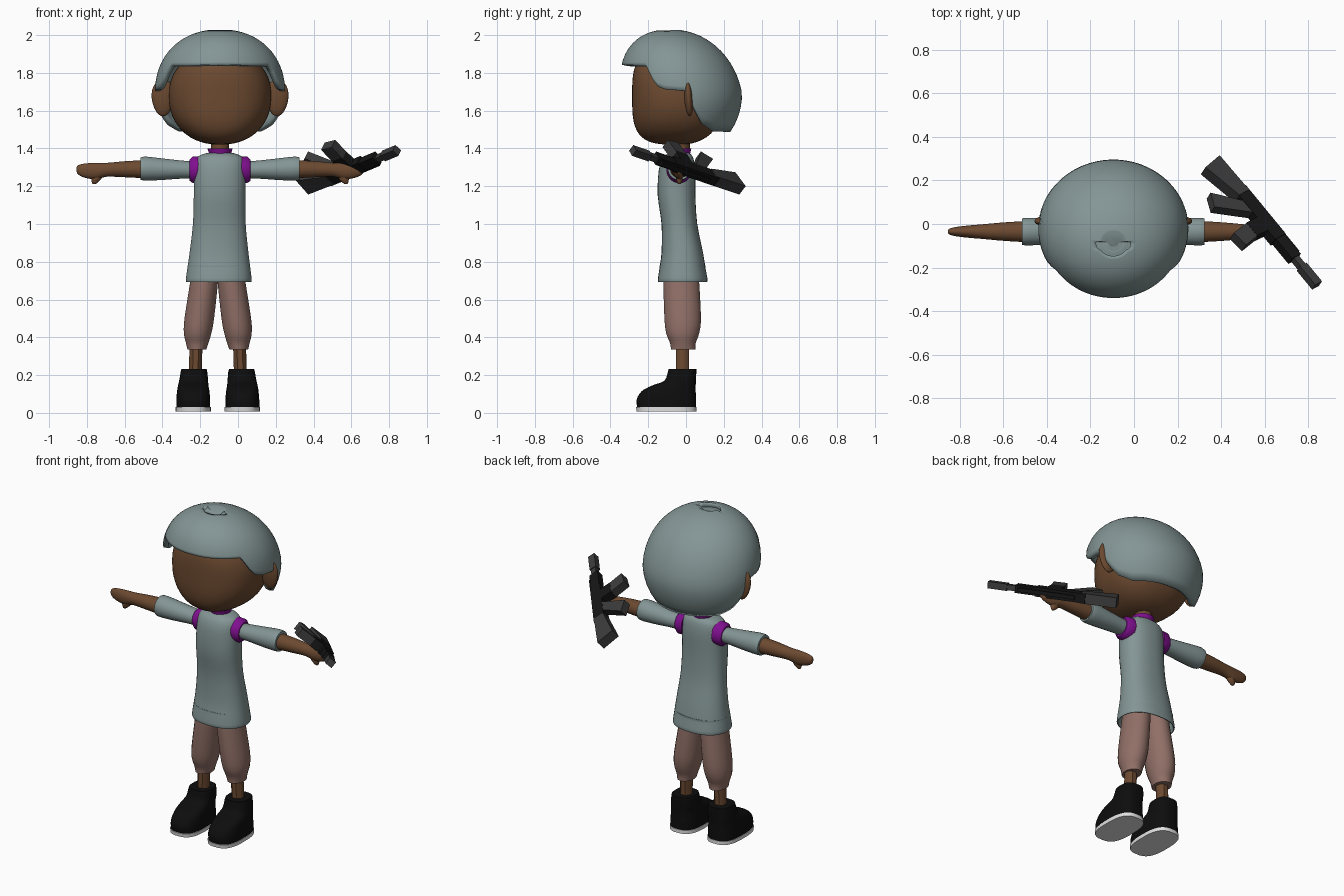
import bpy, bmesh, math
from mathutils import Vector

if "Cube" in bpy.data.objects:
    bpy.data.objects.remove(bpy.data.objects["Cube"])

CX = -0.095     # centre of head and arms
HIP = -0.107    # centre of legs


def material(name, r, g, b):
    m = bpy.data.materials.new(name)
    m.use_nodes = True
    m.diffuse_color = (r, g, b, 1)
    bsdf = next(n for n in m.node_tree.nodes if n.type == "BSDF_PRINCIPLED")
    bsdf.inputs["Base Color"].default_value = (r, g, b, 1)
    return m


CLOTH = material("grey green", 0.23, 0.30, 0.30)
SKIN = material("brown skin", 0.15, 0.068, 0.03)
PANTS = material("dusty pink", 0.28, 0.16, 0.135)
PURPLE = material("purple trim", 0.22, 0.005, 0.28)
BLACK = material("shoe black", 0.004, 0.004, 0.004)
WHITE = material("sole white", 0.75, 0.75, 0.75)
GREY = material("dark metal", 0.045, 0.045, 0.045)
DARK = material("black metal", 0.008, 0.008, 0.008)


def finish(name, bm, mat, smooth=True):
    bmesh.ops.recalc_face_normals(bm, faces=bm.faces)
    me = bpy.data.meshes.new(name)
    bm.to_mesh(me)
    bm.free()
    me.materials.append(mat)
    if smooth:
        me.shade_smooth()
        me.set_sharp_from_angle(angle=math.radians(45))
    ob = bpy.data.objects.new(name, me)
    bpy.context.collection.objects.link(ob)
    return ob


def skin_rings(bm, rings, caps=True):
    rows = [[bm.verts.new(p) for p in ring] for ring in rings]
    n = len(rows[0])
    for lo, hi in zip(rows, rows[1:]):
        for i in range(n):
            j = (i + 1) % n
            bm.faces.new((lo[i], lo[j], hi[j], hi[i]))
    if caps:
        bm.faces.new(rows[0][::-1])
        bm.faces.new(rows[-1])


def power(v, e):
    return math.copysign(abs(v) ** e, v)


def refine(rows, steps):
    """Catmull-Rom interpolation between cross-sections."""
    out = []
    for i in range(len(rows) - 1):
        a, b, c, d = (rows[max(0, min(len(rows) - 1, i + k))] for k in (-1, 0, 1, 2))
        for s in range(steps):
            t = s / steps
            out.append([q + t / 2 * (r - p + t * (2 * p - 5 * q + 4 * r - s4 + t * (3 * (q - r) + s4 - p)))
                        for p, q, r, s4 in zip(a, b, c, d)])
    return out + [rows[-1]]


def loft(name, rows, mat, axis="z", n=24, p=2, steps=3):
    """Rows hold centre x, y, z and the two half widths across the axis."""
    rings = []
    for x, y, z, a, b in refine(rows, steps):
        ring = []
        for i in range(n):
            t = math.tau * (i + 0.5) / n
            u, v = a * power(math.cos(t), 2 / p), b * power(math.sin(t), 2 / p)
            ring.append((x + u, y + v, z) if axis == "z" else (x, y + u, z + v))
        rings.append(ring)
    bm = bmesh.new()
    skin_rings(bm, rings)
    return finish(name, bm, mat)


def dome(u, p):
    return max(0, 1 - abs(u) ** p) ** (1 / p)


# Head: rounded skull with a flat, deep face
rings = []
for k in range(1, 28):
    u = -math.cos(math.pi * k / 28)
    z = 1.68 + u * (0.24 if u > 0 else 0.26)
    ring = []
    for i in range(48):
        t = math.tau * i / 48
        c, s = power(math.cos(t), 0.87), power(math.sin(t), 0.87)
        ring.append((CX + 0.272 * dome(u, 2.2) * c,
                     -0.04 + 0.245 * dome(u, 3.5 if s < 0 else 2.3) * s, z))
    rings.append(ring)
bm = bmesh.new()
skin_rings(bm, rings)
finish("head", bm, SKIN)

# Hair: shell whose hem drops at the temples and behind the ears
HEM = [(0, 1.83), (57, 1.825), (66, 1.72), (74, 1.70), (96, 1.69),
       (102, 1.59), (112, 1.52), (128, 1.485), (180, 1.48)]


def hem(angle):
    for (a, za), (b, zb) in zip(HEM, HEM[1:]):
        if angle <= b:
            t = (angle - a) / (b - a)
            return za + (zb - za) * t
    return HEM[-1][1]


COLS, ROWS = 96, 20
bm = bmesh.new()
rings = []
for k in range(ROWS):
    ring = []
    for i in range(COLS):
        t = math.tau * i / COLS - math.pi
        f = math.sin(math.pi / 2 * (k + 0.5) / (ROWS - 0.5))
        zb = hem(abs(math.degrees(t)))
        z = 1.998 - (1.998 - zb) * (1 - f)
        if k == ROWS - 1:
            z = 1.997
        u = (z - 1.69) / 0.31
        r = dome(u, 2.2 if u > 0 else 2)
        ring.append((CX + 0.315 * r * math.sin(t),
                     -0.02 - 0.065 * max(u, 0) - 0.287 * r * math.cos(t), z))
    rings.append(ring)
skin_rings(bm, rings, caps=False)
bm.verts.ensure_lookup_table()
bm.faces.new(bm.verts[-COLS:])
hair = finish("hair", bm, CLOTH)
shell = hair.modifiers.new("thickness", "SOLIDIFY")
shell.thickness = 0.03
shell.offset = -1

# Neck, collar and shirt
loft("neck", [(CX, -0.03, 1.34, 0.05, 0.05), (CX, -0.03, 1.5, 0.05, 0.05)], SKIN, n=10, steps=1)
loft("collar", [(CX, -0.035, 1.36, 0.055, 0.055), (CX, -0.035, 1.40, 0.067, 0.064)], PURPLE, steps=1)
SHIRT = [(0.70, -0.15, 0.115, 0.175), (0.76, -0.142, 0.105, 0.168), (0.85, -0.13, 0.09, 0.156),
         (1.0, -0.13, 0.06, 0.14), (1.15, -0.15, 0.05, 0.137), (1.28, -0.145, 0.05, 0.135),
         (1.345, -0.125, 0.04, 0.125), (1.37, -0.1, 0.025, 0.09), (1.378, -0.08, 0.01, 0.05)]
rows = [(-0.102 + 0.01 * (z - 0.7), (f + b) / 2, z, w, (b - f) / 2) for z, f, b, w in SHIRT]
inner = [(-0.102, -0.018, z, 0.165, 0.122) for z in (0.78, 0.702)]
loft("shirt", inner + rows, CLOTH, n=36, p=2.3)

# Paired parts
for side, sx in (("left", 1), ("right", -1)):
    def arm(rows, y=-0.035):
        return [(CX + sx * x, y, z, a, b) for x, z, a, b in rows]

    def leg(rows):
        return [(HIP + sx * x, (f + b) / 2, z, w, (b - f) / 2) for x, z, w, f, b in rows]

    ear = bmesh.new()
    bmesh.ops.create_uvsphere(ear, u_segments=24, v_segments=14, radius=1)
    for v in ear.verts:
        x, y, z = v.co
        v.co = (CX + sx * (0.302 + x * 0.06 * (1 + 0.15 * z)),
                0.014 + y * 0.024 - 0.006 * z, 1.667 + z * 0.097)
    finish(side + "_ear", ear, SKIN)

    loft(side + "_armhole_trim", arm([(0.105, 1.29, 0.068, 0.07), (0.145, 1.287, 0.068, 0.07),
                                      (0.162, 1.285, 0.054, 0.056)]), PURPLE, "x", steps=1)
    loft(side + "_sleeve", arm([(0.11, 1.285, 0.045, 0.045), (0.2, 1.288, 0.052, 0.048),
                                (0.3, 1.29, 0.059, 0.057), (0.39, 1.293, 0.064, 0.064),
                                (0.42, 1.293, 0.061, 0.06)]), CLOTH, "x")
    loft(side + "_forearm_and_hand", arm([(0.38, 1.29, 0.05, 0.049), (0.5, 1.29, 0.043, 0.043),
                                          (0.6, 1.287, 0.034, 0.037), (0.66, 1.28, 0.029, 0.044),
                                          (0.72, 1.283, 0.022, 0.037), (0.752, 1.287, 0.014, 0.024),
                                          (0.76, 1.29, 0.006, 0.01)]), SKIN, "x")
    loft(side + "_thumb", arm([(0.645, 1.28, 0.032, 0.02), (0.655, 1.24, 0.028, 0.018),
                               (0.665, 1.215, 0.012, 0.01), (0.666, 1.211, 0.005, 0.004)]), SKIN, n=12)

    loft(side + "_trouser_leg", leg([(0.065, 0.8, 0.07, -0.11, 0.06), (0.072, 0.7, 0.074, -0.12, 0.07),
                                     (0.098, 0.5, 0.079, -0.115, 0.08), (0.107, 0.42, 0.073, -0.105, 0.07),
                                     (0.109, 0.37, 0.06, -0.085, 0.052), (0.111, 0.335, 0.05, -0.08, 0.05)]),
         PANTS)
    loft(side + "_ankle", leg([(0.12, 0.2, 0.037, -0.056, 0.018), (0.115, 0.36, 0.037, -0.056, 0.018)]),
         SKIN, n=8, steps=1)
    loft(side + "_shoe", leg([(0.13, 0.025, 0.09, -0.258, 0.054), (0.13, 0.07, 0.09, -0.262, 0.054),
                              (0.13, 0.115, 0.086, -0.235, 0.052), (0.13, 0.145, 0.081, -0.18, 0.052),
                              (0.128, 0.17, 0.077, -0.115, 0.053), (0.126, 0.215, 0.071, -0.097, 0.055),
                              (0.126, 0.232, 0.067, -0.093, 0.055)]), BLACK, p=2.8, n=28)
    loft(side + "_sole", leg([(0.13, 0.008, 0.094, -0.262, 0.057), (0.13, 0.03, 0.094, -0.265, 0.057)]),
         WHITE, p=2.8, n=28, steps=1)

# Rifle: prisms drawn in the plane of barrel axis and grip axis
ORIGIN = Vector((0.605, 0.005, 1.29))
ALONG = Vector((0.614, -0.746, 0.258)).normalized()
DOWN = Vector((-0.7, -0.36, 0.62))
DOWN = (DOWN - ALONG * DOWN.dot(ALONG)).normalized()
ACROSS = ALONG.cross(DOWN)


def prism(name, outline, w, mat):
    bm = bmesh.new()
    skin_rings(bm, [[ORIGIN + ALONG * s + DOWN * d + ACROSS * k for s, d in outline] for k in (-w, w)])
    finish(name, bm, mat, smooth=False)


def block(name, s0, s1, d0, d1, w, mat):
    prism(name, [(s0, d0), (s1, d0), (s1, d1), (s0, d1)], w, mat)


prism("rifle_stock", [(-0.385, -0.02), (-0.17, -0.025), (-0.17, 0.04), (-0.365, 0.09)], 0.03, GREY)
block("rifle_receiver", -0.2, 0.1, -0.03, 0.04, 0.027, DARK)
block("rifle_rail", -0.14, 0.2, -0.04, -0.025, 0.012, DARK)
block("rifle_handguard", 0.08, 0.22, -0.026, 0.032, 0.023, DARK)
block("rifle_barrel", 0.21, 0.3, -0.016, 0.016, 0.016, GREY)
block("rifle_muzzle", 0.27, 0.385, -0.022, 0.022, 0.02, GREY)
prism("rifle_grip", [(-0.13, 0.03), (-0.06, 0.03), (-0.175, 0.195), (-0.245, 0.16)], 0.025, GREY)
prism("rifle_magazine", [(-0.035, 0.1), (0.045, 0.1), (0.06, 0.195), (-0.02, 0.205)], 0.026, GREY)
block("rifle_magazine_well", -0.035, 0.045, 0.03, 0.11, 0.027, DARK)
